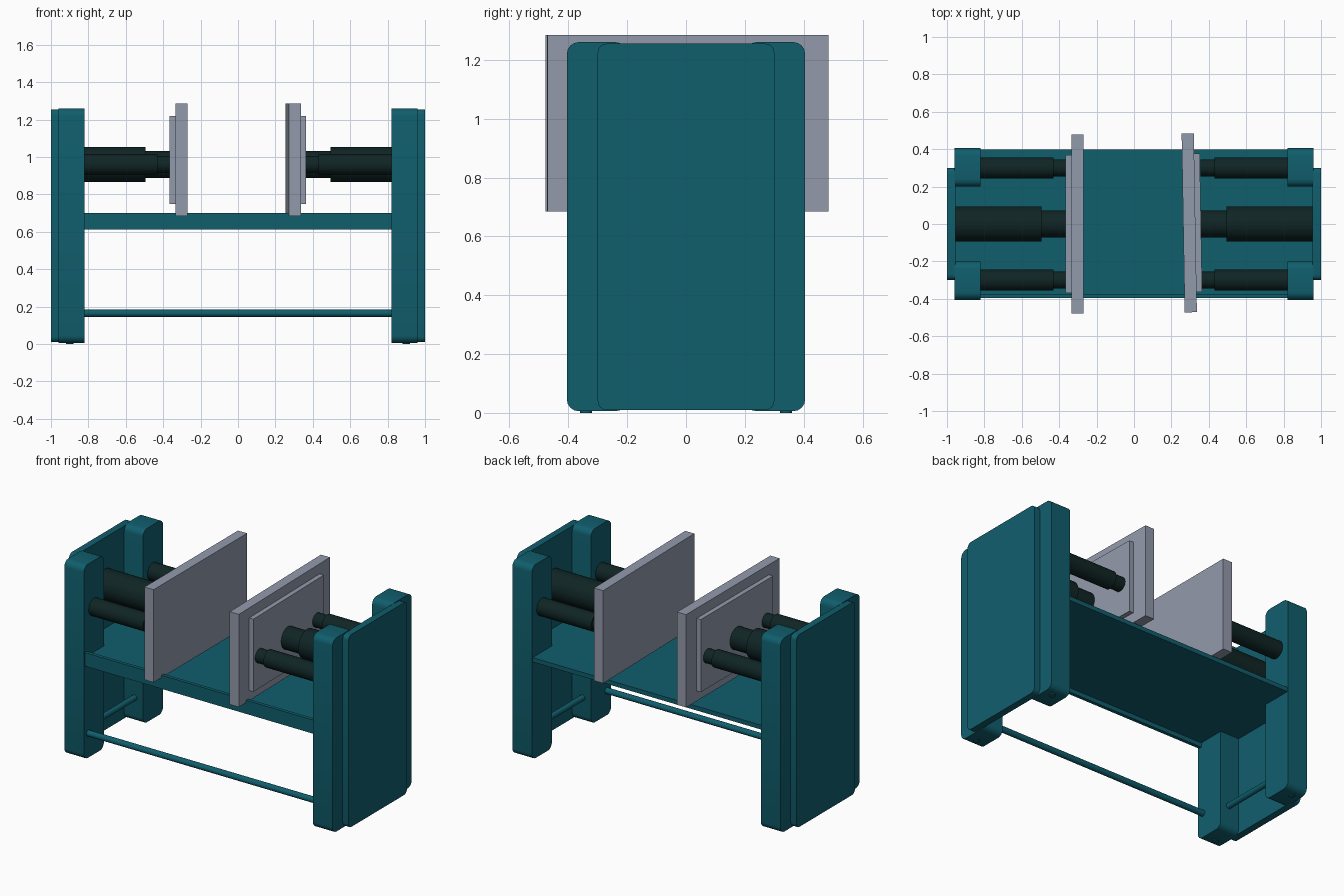
import bpy, math
from mathutils import Matrix

if "Cube" in bpy.data.objects:
    bpy.data.objects.remove(bpy.data.objects["Cube"])


def material(name, rgb):
    m = bpy.data.materials.new(name)
    m.diffuse_color = (*rgb, 1)
    m.use_nodes = True
    m.node_tree.nodes["Principled BSDF"].inputs["Base Color"].default_value = m.diffuse_color
    return m


TEAL = material("teal paint", (0.005, 0.112, 0.152))
GREY = material("plate grey", (0.29, 0.325, 0.41))
DARK = material("dark steel", (0.005, 0.018, 0.018))


def box(name, x, y, z, mat, bevel=0.0, axis=0):
    """Box from (min, max) ranges; bevel rounds only the edges along one axis."""
    bpy.ops.mesh.primitive_cube_add(size=1)
    o = bpy.context.object
    o.name = name
    for v in o.data.vertices:
        for i, r in enumerate((x, y, z)):
            v.co[i] = r[0] if v.co[i] < 0 else r[1]
    o.data.materials.append(mat)
    if bevel:
        w = o.data.attributes.new("bevel_weight_edge", 'FLOAT', 'EDGE')
        for e in o.data.edges:
            d = o.data.vertices[e.vertices[0]].co - o.data.vertices[e.vertices[1]].co
            if abs(d[axis]) > 1e-6:
                w.data[e.index].value = 1.0
        b = o.modifiers.new("rounded", 'BEVEL')
        b.limit_method = 'WEIGHT'
        b.width = bevel
        b.segments = 4
        bpy.ops.object.modifier_apply(modifier=b.name)
        bpy.ops.object.shade_smooth_by_angle(angle=math.radians(35))
    return o


def rod(name, a, b, r, mat, axis='X', at=(0, 0)):
    """Cylinder from a to b along an axis; at holds the two other coordinates."""
    mid = (a + b) / 2
    loc, rot = {
        'X': ((mid, *at), (0, math.pi / 2, 0)),
        'Y': ((at[0], mid, at[1]), (math.pi / 2, 0, 0)),
        'Z': ((*at, mid), (0, 0, 0)),
    }[axis]
    bpy.ops.mesh.primitive_cylinder_add(vertices=32, radius=r, depth=abs(b - a),
                                        location=loc, rotation=rot)
    o = bpy.context.object
    o.name = name
    o.data.materials.append(mat)
    bpy.ops.object.shade_smooth_by_angle(angle=math.radians(35))
    return o


def span(s, a, b):
    return tuple(sorted((s * a, s * b)))


for s, side in ((-1, "left"), (1, "right")):
    # end frame: outer panel, two posts, feet and low cross rod
    box(side + "_end_panel", span(s, 0.955, 1.0), (-0.30, 0.30), (0.01, 1.255), TEAL, 0.03)
    for t, end in ((-1, "front"), (1, "back")):
        box(f"{side}_{end}_post", span(s, 0.82, 0.96), span(t, 0.20, 0.405),
            (0.006, 1.26), TEAL, 0.04)
        rod(f"{side}_{end}_foot", 0.0, 0.012, 0.02, TEAL, 'Z', (s * 0.90, t * 0.34))
    rod(side + "_cross_rod", -0.22, 0.22, 0.018, TEAL, 'Y', (s * 0.88, 0.165))

    # pressing plate with backing plate; the right one sits slightly askew
    plates = [
        box(side + "_press_plate", span(s, 0.27, 0.335), (-0.478, 0.478), (0.685, 1.285), GREY),
        box(side + "_backing_plate", span(s, 0.33, 0.365), (-0.37, 0.37), (0.75, 1.22), GREY),
    ]
    if s > 0:
        turn = Matrix.Translation((0.295, 0.006, 0)) @ Matrix.Rotation(math.radians(1), 4, 'Z') \
            @ Matrix.Translation((-0.302, 0, 0))
        for p in plates:
            p.data.transform(turn)

    # central ram and the two guide rods
    rod(side + "_ram_barrel", s * 0.96, s * 0.495, 0.093, DARK, 'X', (0, 0.96))
    rod(side + "_ram_piston", s * 0.51, s * 0.355, 0.072, DARK, 'X', (0, 0.96))
    for t, end in ((-1, "front"), (1, "back")):
        rod(f"{side}_{end}_guide_sleeve", s * 0.83, s * 0.43, 0.056, DARK, 'X', (t * 0.30, 0.96))
        rod(f"{side}_{end}_guide_rod", s * 0.45, s * 0.355, 0.045, DARK, 'X', (t * 0.30, 0.96))

# bed between the frames, with raised front lip
box("bed", (-0.825, 0.825), (-0.385, 0.398), (0.64, 0.668), TEAL)
for s, side in ((-1, "left"), (1, "right")):
    box(side + "_bed_end", span(s, 0.82, 0.957), (-0.20, 0.20), (0.64, 0.668), TEAL)
box("bed_front_lip", (-0.825, 0.825), (-0.396, -0.374), (0.612, 0.70), TEAL)

# low front tie rod
rod("front_tie_rod", -0.83, 0.83, 0.019, TEAL, 'X', (-0.36, 0.165))
